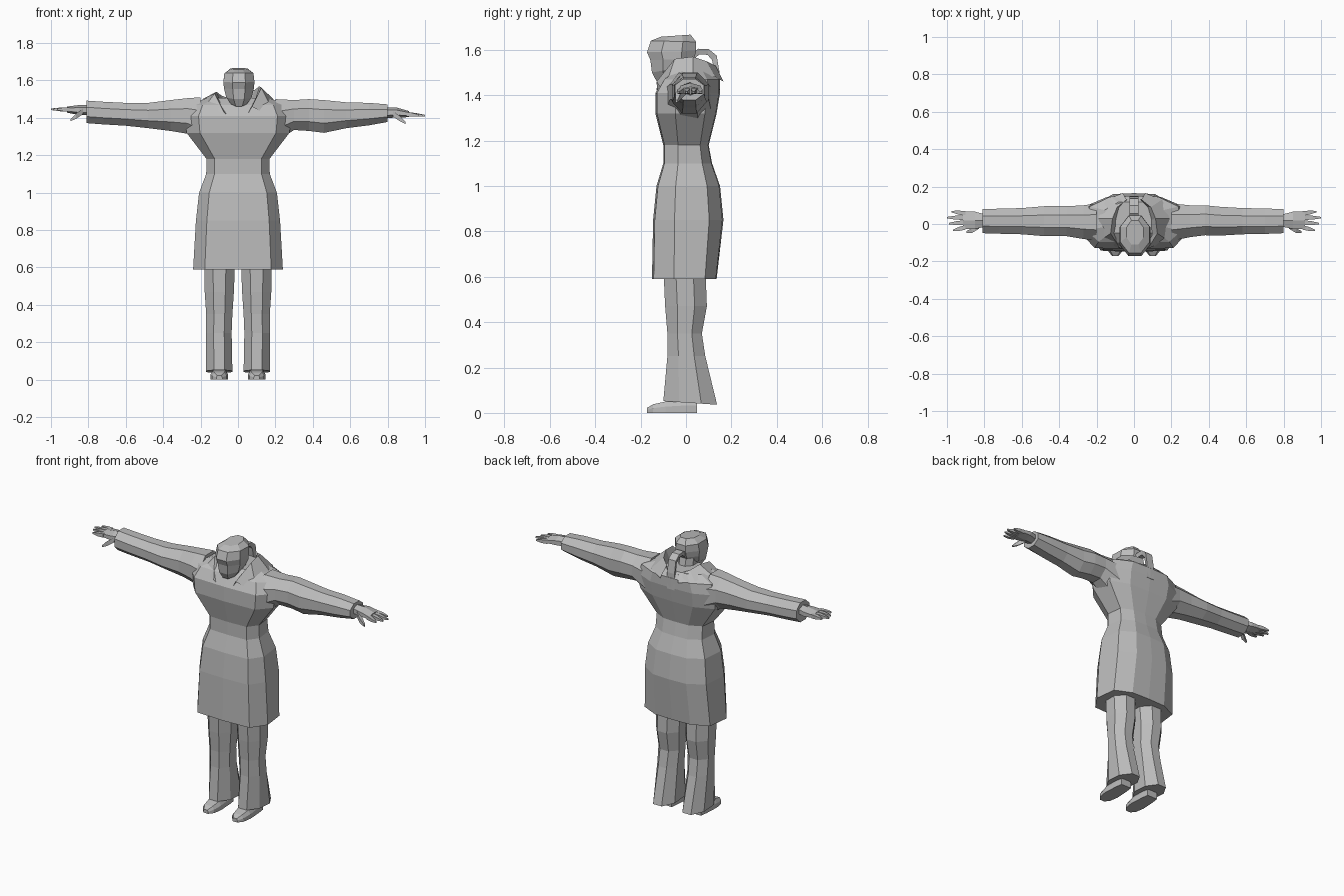
import bpy, bmesh, math

grey = bpy.data.materials.new("plain grey")
grey.diffuse_color = (0.5, 0.5, 0.5, 1)


def loft(name, rings, closed=True, caps=True):
    """Skin a list of equal-length point rings into one flat-shaded object."""
    bm = bmesh.new()
    rows = [[bm.verts.new(p) for p in ring] for ring in rings]
    n = len(rows[0])
    for a, b in zip(rows, rows[1:]):
        for i in range(n if closed else n - 1):
            j = (i + 1) % n
            bm.faces.new((a[i], a[j], b[j], b[i]))
    if caps and closed:
        bm.faces.new(rows[0])
        bm.faces.new(rows[-1])
    bmesh.ops.recalc_face_normals(bm, faces=bm.faces)
    me = bpy.data.meshes.new(name)
    bm.to_mesh(me)
    bm.free()
    me.materials.append(grey)
    ob = bpy.data.objects.new(name, me)
    bpy.context.collection.objects.link(ob)
    return ob


def oval_x(x, y, z, ry, rz, n=8):
    """Upright ring across the x axis, with flat top and bottom."""
    k = 1 / math.cos(math.pi / n)
    return [(x, y + k * ry * math.cos((i + .5) * math.tau / n),
             z + k * rz * math.sin((i + .5) * math.tau / n)) for i in range(n)]


def oval_z(cx, hw, yf, yb, zf, zb, n=8):
    """Level or tilted ring around the z axis."""
    k = 1 / math.cos(math.pi / n)
    pts = []
    for i in range(n):
        a = (i + .5) * math.tau / n
        t = (1 + k * math.sin(a)) / 2
        pts.append((cx + k * hw * math.cos(a), yf + (yb - yf) * t, zf + (zb - zf) * t))
    return pts


# Coat body: half of the outline, mirrored
def coat_ring(z, w, f, b):
    half = [(.74 * w, f * .95), (w, f * .35), (.93 * w, b * .62), (.5 * w, b * .97)]
    return ([(0, f, z)] + [(x, y, z) for x, y in half] + [(0, b, z)] +
            [(-x, y, z) for x, y in reversed(half)])


loft("coat", [coat_ring(*r) for r in (
    (.59, .24, -.15, .135), (.85, .225, -.145, .165), (1.0, .208, -.13, .15),
    (1.1, .17, -.1, .115), (1.18, .168, -.1, .1), (1.32, .275, -.135, .135),
    (1.41, .285, -.135, .15), (1.47, .255, -.1, .15), (1.505, .17, -.05, .12))])

# Neck and head, tilted forward
loft("neck", [oval_z(0, .05, -.06, .05, 1.42, 1.45), oval_z(0, .05, -.08, .03, 1.53, 1.55)])
loft("head", [oval_z(.005, *r) for r in (
    (.042, -.13, -.03, 1.462, 1.50), (.068, -.15, .015, 1.50, 1.53),
    (.08, -.157, .035, 1.555, 1.56), (.083, -.172, .045, 1.59, 1.595),
    (.078, -.155, .045, 1.64, 1.635), (.045, -.11, .02, 1.658, 1.667))])

# Hair tail: thin strip arching from the head down the back
path = [(.02, 1.58), (.055, 1.605), (.10, 1.603), (.135, 1.575), (.148, 1.50), (.15, 1.40)]
inner = [(.02, 1.55), (.06, 1.58), (.095, 1.578), (.115, 1.555), (.125, 1.50), (.13, 1.40)]
loft("hair_tail", [[(-.025, y, z), (.025, y, z), (.018, v, w), (-.018, v, w)]
                   for (y, z), (v, w) in zip(path, inner)])

# Fold-over collar: foot, crest and outer edge
foot = [(.04, -.125, 1.40), (.08, -.07, 1.46), (.09, .02, 1.49), (.07, .09, 1.49), (.03, .13, 1.47)]
crest = [(.075, -.13, 1.46), (.125, -.05, 1.56), (.115, .03, 1.57), (.09, .09, 1.55), (.04, .13, 1.53)]
edge = [(.13, -.11, 1.43), (.17, -.08, 1.47), (.19, .03, 1.50), (.15, .13, 1.48), (.06, .165, 1.46)]
for s, side, drop in ((1, "right", 0), (-1, "left", .03)):
    rows = [[(s * x, y, z - d) for x, y, z in row]
            for row, d in ((foot, 0), (crest, drop), (edge, 0))]
    loft("collar_" + side, rows, closed=False)

# Sleeves: x, y centre, top z, bottom z, half depth
sleeves = {
    "right": (1, ((.20, .01, 1.50, 1.27, .10), (.30, .015, 1.495, 1.335, .085),
                  (.38, .02, 1.50, 1.33, .08), (.46, .015, 1.495, 1.32, .077),
                  (.58, .015, 1.483, 1.345, .07), (.70, .015, 1.48, 1.36, .068),
                  (.80, .015, 1.472, 1.378, .064))),
    "left": (-1, ((.20, .01, 1.51, 1.27, .10), (.27, .01, 1.505, 1.315, .09),
                  (.36, .015, 1.495, 1.33, .08), (.48, .015, 1.48, 1.345, .08),
                  (.60, .015, 1.48, 1.358, .07), (.72, .015, 1.486, 1.365, .067),
                  (.81, .015, 1.492, 1.372, .064)))}
for side, (s, st) in sleeves.items():
    loft("sleeve_" + side, [oval_x(s * x, y, (t + b) / 2, d, (t - b) / 2)
                            for x, y, t, b, d in st])

# Hands: palm, four fingers, thumb
for s, side, zw, zt in ((1, "right", 1.428, 1.412), (-1, "left", 1.442, 1.446)):
    zp = zw + (zt - zw) * .5
    loft("palm_" + side, [oval_x(s * .79, .018, zw, .032, .025, 6),
                          oval_x(s * .85, .02, zw, .046, .023, 6),
                          oval_x(s * .915, .02, zp, .048, .014, 6)])
    for i, (y0, y1, tip) in enumerate(((-.018, -.034, .968), (.008, .002, .99),
                                       (.034, .034, 1.0), (.056, .066, .975))):
        loft(f"finger_{side}_{i + 1}", [
            oval_x(s * .90, y0, zp, .012, .012, 4),
            oval_x(s * (.90 + tip) / 2, (y0 + y1) / 2, (zp + zt) / 2, .011, .010, 4),
            oval_x(s * tip, y1, zt, .004, .004, 4)])
    loft("thumb_" + side, [oval_x(s * .83, -.012, zw - .008, .014, .015, 4),
                           oval_x(s * .865, -.035, zw - .032, .012, .014, 4),
                           oval_x(s * .895, -.042, zw - .054, .005, .006, 4)])

# Trousers, flared to the back, and shoes
for s, side in ((1, "right"), (-1, "left")):
    loft("trouser_" + side, [oval_z(s * cx, hw, yf, yb, zf, zb) for cx, hw, yf, yb, zf, zb in (
        (.098, .083, -.10, .085, .65, .65), (.1, .078, -.092, .092, .47, .47),
        (.1, .07, -.082, .07, .35, .35), (.102, .068, -.082, .085, .25, .25),
        (.1, .07, -.10, .137, .052, .036))])
    loft("shoe_" + side, [[(s * .1 + w, y, 0), (s * .1 + w, y, h * .55), (s * .1 + w * .7, y, h),
                           (s * .1 - w * .7, y, h), (s * .1 - w, y, h * .55), (s * .1 - w, y, 0)]
                          for y, w, h in ((-.172, .016, .022), (-.145, .038, .038),
                                          (-.09, .047, .05), (0, .042, .06), (.048, .036, .06))])
